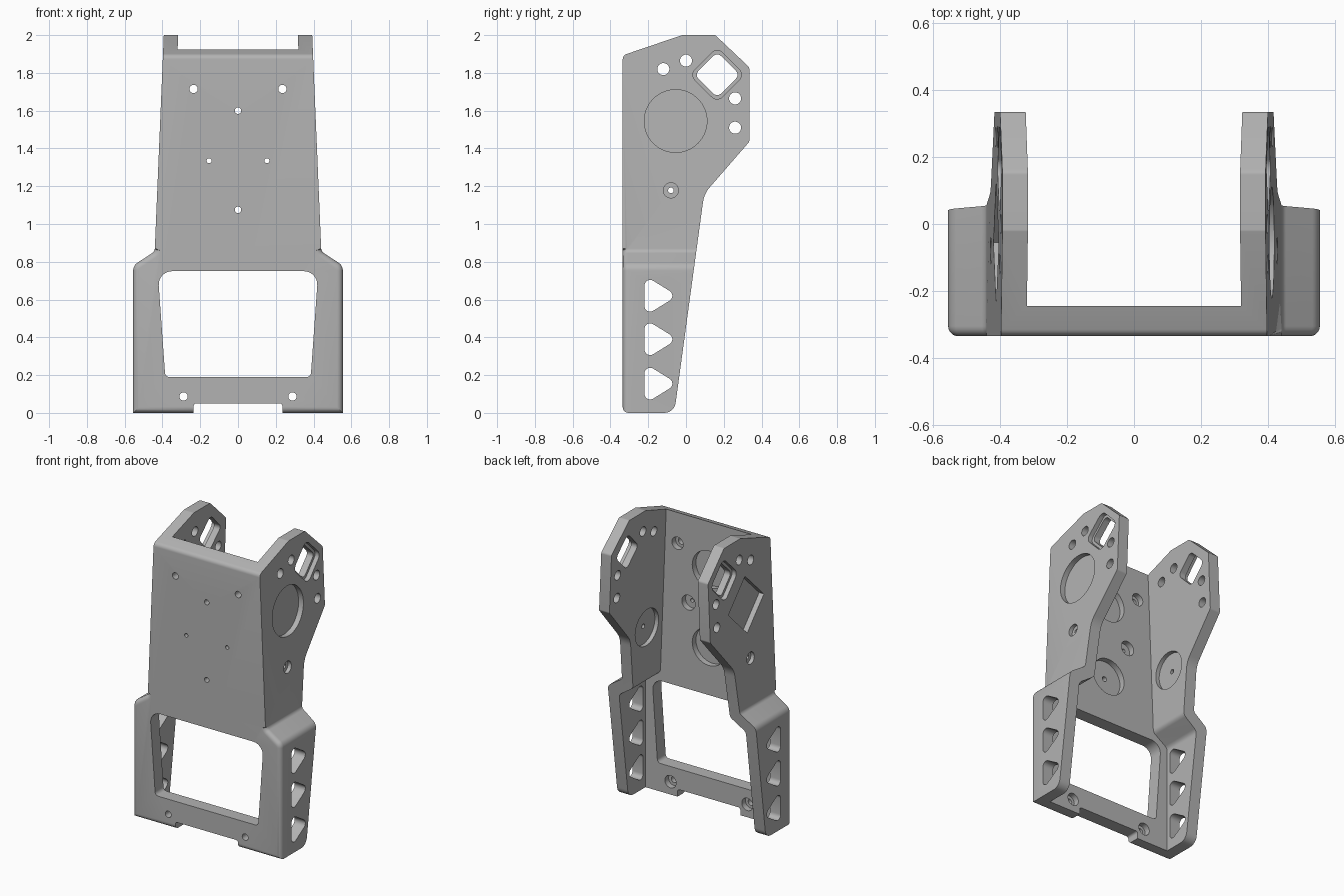
import bpy, bmesh, math
from mathutils import Vector

cube = bpy.data.objects.get("Cube")
if cube:
    bpy.data.objects.remove(cube, do_unlink=True)

grey = bpy.data.materials.new("plain_grey")
grey.use_nodes = True
COLOUR = (0.45, 0.45, 0.45, 1)
grey.diffuse_color = COLOUR
grey.node_tree.nodes["Principled BSDF"].inputs["Base Color"].default_value = COLOUR

FRONT, INNER = -0.335, -0.245   # front plate outer and inner faces
LEAN = -0.042                   # side walls lean inwards with height


def rounded(points, steps=6):
    """Fillet each (a, b, radius) corner of a closed outline."""
    out = []
    for i, (a, b, r) in enumerate(points):
        p = Vector((a, b))
        if not r:
            out.append(p)
            continue
        u = (Vector(points[i - 1][:2]) - p).normalized()
        v = (Vector(points[(i + 1) % len(points)][:2]) - p).normalized()
        half = u.angle(v) / 2
        centre = p + (u + v).normalized() * r / math.sin(half)
        t = r / math.tan(half)
        s, e = p + u * t - centre, p + v * t - centre
        sweep = s.angle(e)
        for k in range(steps + 1):
            f = k / steps
            out.append(centre + (s * math.sin((1 - f) * sweep) + e * math.sin(f * sweep)) / math.sin(sweep))
    return out


def circle(a, b, r, n=40):
    return [Vector((a + r * math.cos(k * math.tau / n), b + r * math.sin(k * math.tau / n))) for k in range(n)]


def diamond(a, b, r, fillet):
    return rounded([(a + r, b, fillet), (a, b + r, fillet), (a - r, b, fillet), (a, b - r, fillet)])


def mirrored(half):
    return half + [(-x, z, r) for x, z, r in reversed(half)]


def prism(name, outline, axis, d0, d1, lean=0):
    """Extrude an xz outline along y, or a yz outline along x."""
    bm = bmesh.new()
    rings = []
    for d in (d0, d1):
        if axis == "y":
            ring = [bm.verts.new((p.x, d, p.y)) for p in outline]
        else:
            ring = [bm.verts.new((d + lean * (p.y - 0.86), p.x, p.y)) for p in outline]
        rings.append(ring)
        bm.faces.new(ring)
    n = len(outline)
    for i in range(n):
        j = (i + 1) % n
        bm.faces.new((rings[0][i], rings[0][j], rings[1][j], rings[1][i]))
    bmesh.ops.recalc_face_normals(bm, faces=bm.faces)
    mesh = bpy.data.meshes.new(name)
    bm.to_mesh(mesh)
    bm.free()
    obj = bpy.data.objects.new(name, mesh)
    bpy.context.collection.objects.link(obj)
    return obj


cutters = []


def carve(tool, operation="DIFFERENCE"):
    mod = bracket.modifiers.new(tool.name, "BOOLEAN")
    mod.operation, mod.object, mod.solver = operation, tool, "EXACT"
    cutters.append(tool)


def through_plate(name, outline, d0=-0.5, d1=0.0):
    carve(prism(name, outline, "y", d0, d1))


def wall_cut(name, outline, side, d0, d1):
    carve(prism(name, outline, "x", side * d0, side * d1, side * LEAN))


# Outer body, shouldered in front silhouette
outer = [(0.555, 0, 0), (0.555, 0.78, 0.05), (0.441, 0.855, 0.03), (0.392, 2.02, 0)]
bracket = prism("bracket", rounded(mirrored(outer)), "y", FRONT, 0.4)
bracket.data.materials.append(grey)

# Soft front edges around the wide lower half
bm = bmesh.new()
bm.from_mesh(bracket.data)
soft = [e for e in bm.edges if all(v.co.y < 0 and abs(v.co.x) > 0.42 and v.co.z < 0.9 for v in e.verts)]
bmesh.ops.bevel(bm, geom=soft, offset=0.03, segments=5, profile=0.5, affect="EDGES")
bm.to_mesh(bracket.data)
bm.free()

# Side silhouette
side_shape = [(FRONT, 0, 0), (-0.062, 0, 0.06), (0.096, 1.16, 0.15), (0.335, 1.435, 0.02),
              (0.335, 1.83, 0.02), (0.155, 2.0, 0.02), (-0.02, 2.0, 0.02), (FRONT, 1.893, 0.03)]
carve(prism("side_outline", rounded(side_shape), "x", -1, 1), "INTERSECT")

# Hollow between the walls, open at the back
hollow = [(0.475, -0.1, 0), (0.475, 0.735, 0.04), (0.363, 0.81, 0.04), (0.309, 2.2, 0)]
through_plate("hollow", rounded(mirrored(hollow)), INNER, 0.6)

# Large opening and foot notch
through_plate("window_cut", rounded(mirrored([(0.385, 0.19, 0.025), (0.425, 0.75, 0.07)])))
through_plate("notch_cut", rounded(mirrored([(0.235, -0.1, 0), (0.235, 0.05, 0.015)])))

# Plate holes with recesses on the inside: x, z, hole radius, recess radius
holes = [(0, 1.6, 0.017, 0.125), (0, 1.075, 0.017, 0.125)]
for s in (-1, 1):
    holes += [(s * 0.235, 1.715, 0.022, 0.042), (s * 0.153, 1.335, 0.013, 0.05), (s * 0.288, 0.087, 0.022, 0.042)]
for x, z, r, wide in holes:
    through_plate("plate_hole", circle(x, z, r, 20))
    through_plate("plate_recess", circle(x, z, wide), -0.285, -0.2)

# Holes and recesses in both side walls
for s in (-1, 1):
    for y, z in ((-0.12, 1.82), (0, 1.865), (0.26, 1.665), (0.26, 1.51)):
        wall_cut("wall_hole", circle(y, z, 0.032, 24), s, 0.2, 0.6)
    wall_cut("diamond_hole", diamond(0.165, 1.79, 0.12, 0.03), s, 0.2, 0.6)
    wall_cut("diamond_frame", diamond(0.165, 1.79, 0.145, 0.04), s, 0.41, 0.6)
    wall_cut("pivot_hole", circle(-0.08, 1.178, 0.015, 20), s, 0.2, 0.6)
    wall_cut("pivot_counterbore", circle(-0.08, 1.178, 0.04), s, 0.415, 0.6)
    wall_cut("pivot_recess", circle(-0.08, 1.178, 0.125), s, 0.25, 0.39)
    for z in (0.62, 0.39, 0.155):
        triangle = [(-0.22, z - 0.108, 0.03), (-0.045, z, 0.03), (-0.22, z + 0.108, 0.03)]
        carve(prism("triangle_hole", rounded(triangle), "x", s * 0.44, s * 0.6))

# One round and one square pocket on the outer faces
wall_cut("round_pocket", circle(-0.055, 1.545, 0.166, 64), 1, 0.405, 0.6)
wall_cut("square_pocket", diamond(-0.055, 1.545, 0.19, 0), -1, 0.405, 0.6)

# Bake the cuts and tidy up
bpy.context.view_layer.update()
final = bpy.data.meshes.new_from_object(bracket.evaluated_get(bpy.context.evaluated_depsgraph_get()))
bracket.modifiers.clear()
bracket.data = final
final.materials.clear()
final.materials.append(grey)
for p in final.polygons:
    p.material_index = 0
for tool in cutters:
    bpy.data.objects.remove(tool, do_unlink=True)

bpy.ops.object.select_all(action="DESELECT")
bracket.select_set(True)
bpy.context.view_layer.objects.active = bracket
bpy.ops.object.shade_smooth_by_angle(angle=math.radians(25))
